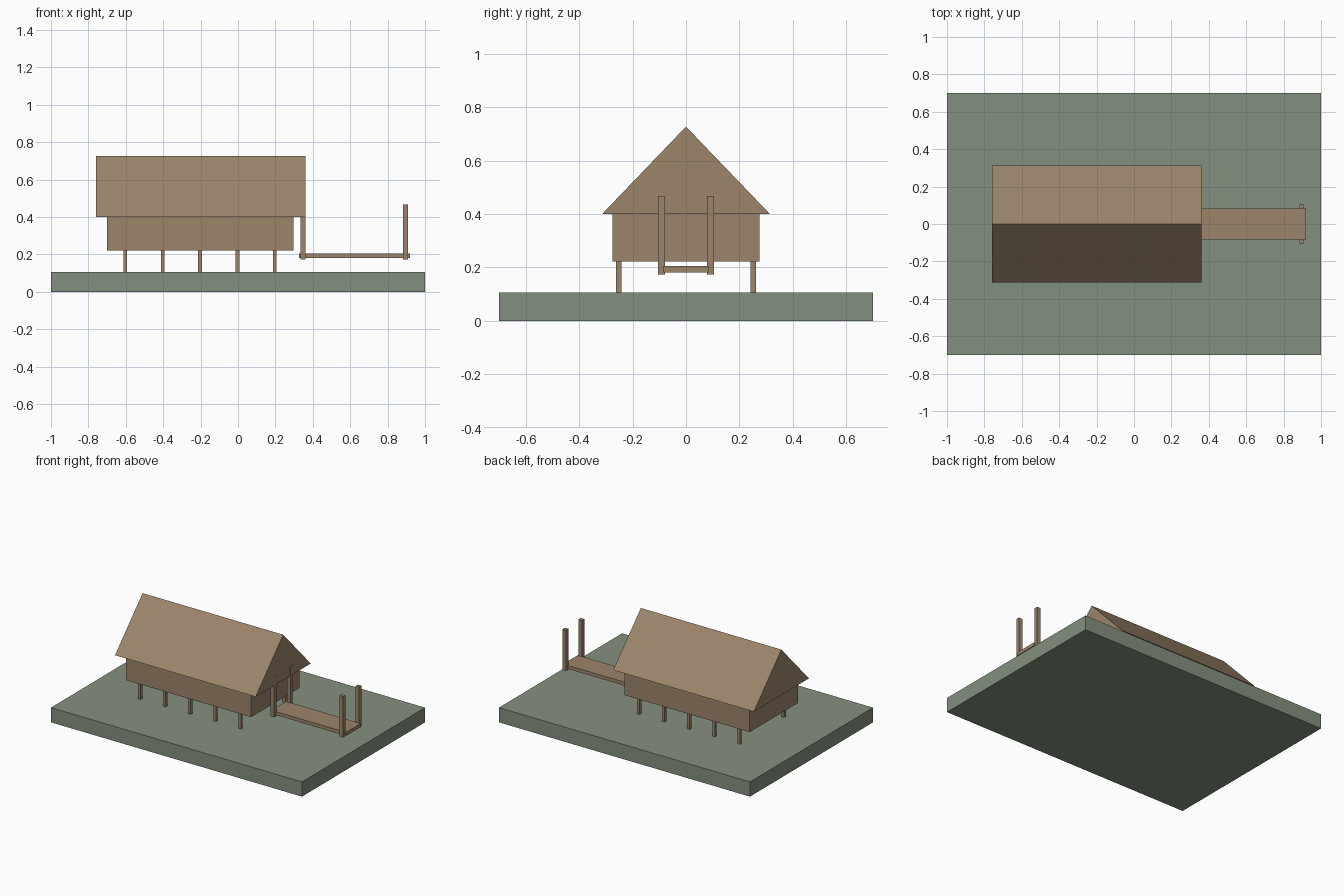
import bpy
import bmesh

if "Cube" in bpy.data.objects:
    bpy.data.objects.remove(bpy.data.objects["Cube"], do_unlink=True)


def srgb(*rgb):
    return tuple((c / 255 / 12.92) if c < 11 else ((c / 255 + 0.055) / 1.055) ** 2.4 for c in rgb) + (1.0,)


def material(name, colour):
    mat = bpy.data.materials.new(name)
    mat.use_nodes = True
    mat.diffuse_color = colour
    mat.node_tree.nodes["Principled BSDF"].inputs["Base Color"].default_value = colour
    return mat


def finish(name, bm, mat):
    bmesh.ops.recalc_face_normals(bm, faces=bm.faces)
    mesh = bpy.data.meshes.new(name)
    bm.to_mesh(mesh)
    bm.free()
    mesh.materials.append(mat)
    obj = bpy.data.objects.new(name, mesh)
    bpy.context.collection.objects.link(obj)
    return obj


def box(name, x, y, z, mat):
    """Box from (min, max) spans on each axis."""
    bm = bmesh.new()
    bmesh.ops.create_cube(bm, size=1)
    for v in bm.verts:
        v.co = [span[0] if c < 0 else span[1] for c, span in zip(v.co, (x, y, z))]
    return finish(name, bm, mat)


def prism(name, profile, x, mat):
    """Extrude a (y, z) profile along x."""
    bm = bmesh.new()
    face = bm.faces.new([bm.verts.new((x[0], y, z)) for y, z in profile])
    result = bmesh.ops.extrude_face_region(bm, geom=[face])
    verts = [g for g in result["geom"] if isinstance(g, bmesh.types.BMVert)]
    bmesh.ops.translate(bm, verts=verts, vec=(x[1] - x[0], 0, 0))
    return finish(name, bm, mat)


wood = material("weathered wood", srgb(156, 133, 107))
green = material("grey green", srgb(132, 144, 127))

# Ground slab
GROUND = 0.106
box("ground", (-1, 1), (-0.7, 0.7), (0, GROUND), green)

# House body and solid gable roof
box("house_walls", (-0.70, 0.297), (-0.275, 0.275), (0.222, 0.40), wood)
prism("roof", [(-0.314, 0.40), (0.314, 0.40), (0, 0.727)], (-0.76, 0.36), wood)

# Stilts and deck posts, mirrored front to back
for side, label in ((-1, "front"), (1, "back")):
    for i in range(5):
        x, y = -0.603 + 0.2 * i, side * 0.252
        box(f"{label}_stilt_{i + 1}", (x - 0.01, x + 0.01), (y - 0.01, y + 0.01), (GROUND, 0.222), wood)
    for x, end in ((0.348, "inner"), (0.896, "outer")):
        y = side * 0.092
        box(f"{label}_{end}_deck_post", (x - 0.014, x + 0.014), (y - 0.013, y + 0.013), (0.174, 0.468), wood)

# Walkway deck
box("deck", (0.325, 0.92), (-0.084, 0.084), (0.181, 0.206), wood)
